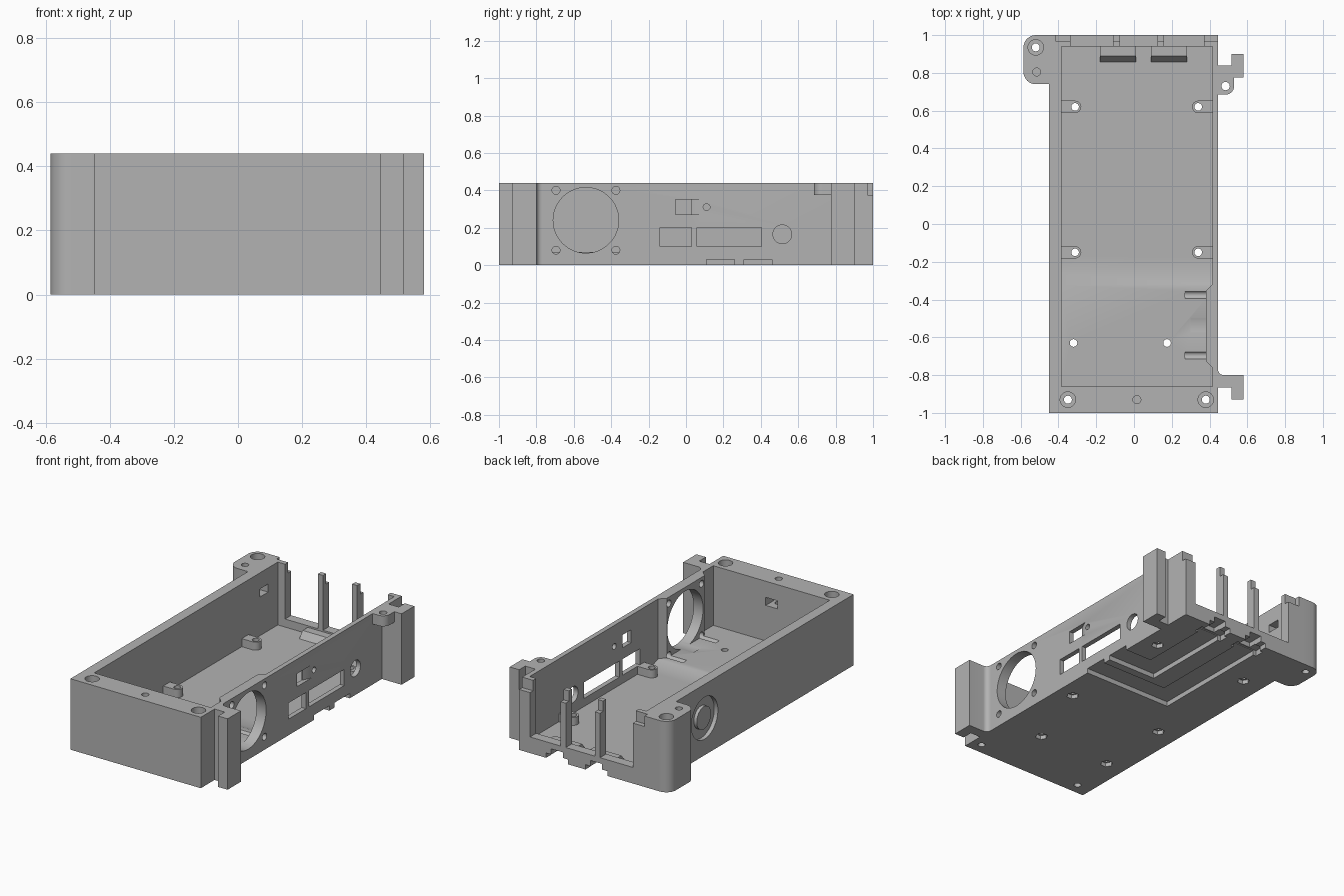
import bpy, bmesh, math

cube = bpy.data.objects.get("Cube")
if cube:
    bpy.data.objects.remove(cube, do_unlink=True)

grey = bpy.data.materials.new("plain_grey")
grey.use_nodes = True
colour = (0.45, 0.45, 0.45, 1)
grey.diffuse_color = colour
for node in grey.node_tree.nodes:
    if node.type == 'BSDF_PRINCIPLED':
        node.inputs["Base Color"].default_value = colour

H = 0.44   # case height
parts = []


def prism(name, pts, lo, hi, axis='z'):
    """Extrude a 2D outline: (x, y) along z, (y, z) along x."""
    bm = bmesh.new()
    rings = []
    for h in (lo, hi):
        rings.append([bm.verts.new((a, b, h) if axis == 'z' else (h, a, b)) for a, b in pts])
    low, high = rings
    bm.faces.new(low[::-1])
    bm.faces.new(high)
    n = len(pts)
    for i in range(n):
        j = (i + 1) % n
        bm.faces.new((low[i], low[j], high[j], high[i]))
    bmesh.ops.recalc_face_normals(bm, faces=bm.faces)
    mesh = bpy.data.meshes.new(name)
    bm.to_mesh(mesh)
    bm.free()
    mesh.materials.append(grey)
    ob = bpy.data.objects.new(name, mesh)
    bpy.context.collection.objects.link(ob)
    return ob


def rect(a0, a1, b0, b1):
    return [(a0, b0), (a1, b0), (a1, b1), (a0, b1)]


def box(name, x0, x1, y0, y1, z0, z1):
    return prism(name, rect(x0, x1, y0, y1), z0, z1)


def ring(a, b, r, n=40):
    return [(a + r * math.cos(math.tau * i / n), b + r * math.sin(math.tau * i / n))
            for i in range(n)]


def arc(a, b, r, start, end, n=8):
    return [(a + r * math.cos(math.radians(start + (end - start) * i / n)),
             b + r * math.sin(math.radians(start + (end - start) * i / n)))
            for i in range(n + 1)]


def combine(target, tool, op):
    mod = target.modifiers.new("join", 'BOOLEAN')
    mod.operation = op
    mod.solver = 'EXACT'
    mod.object = tool
    bpy.context.view_layer.objects.active = target
    bpy.ops.object.modifier_apply(modifier=mod.name)
    bpy.data.objects.remove(tool, do_unlink=True)


def add(tool):
    combine(case, tool, 'UNION')


def cut(tool, target=None):
    combine(target or case, tool, 'DIFFERENCE')


def hole(x, y, r, z0=-0.1, z1=0.6, n=40):
    cut(prism("hole", ring(x, y, r, n), z0, z1))


# Main tray, with a rounded screw ear at the back corner
case = box("case_body", -0.45, 0.445, -1, 1, 0, H)
parts.append(case)
ear = [(-0.42, 1)] + arc(-0.52, 0.935, 0.065, 90, 180) \
    + arc(-0.52, 0.805, 0.065, 180, 270) + [(-0.42, 0.74)]
add(prism("ear", ear, 0, H))

# Cavity with a ramp up to the fan bay, and the open back
cut(prism("cavity", [(-0.86, 0.07), (-0.325, 0.07), (-0.265, 0.05), (0.94, 0.05),
                     (0.94, 0.6), (-0.86, 0.6)], -0.385, 0.415, 'x'))
cut(box("back_opening", -0.335, 0.37, 0.9, 1.1, 0.1, 0.6))
cut(box("lid_notch", -0.415, 0.6, 0.97, 1.1, 0.375, 0.6))

# Thick wall behind the fan
add(prism("fan_pad", [(0.43, -0.32), (0.415, -0.32), (0.38, -0.355),
                      (0.38, -0.725), (0.415, -0.76), (0.43, -0.76)], 0.03, H))

# Board standoffs against both side walls
for y in (0.62, -0.15):
    left = [(-0.4, y - 0.033)] + arc(-0.312, y, 0.033, -90, 90) + [(-0.4, y + 0.033)]
    right = [(0.43, y + 0.033)] + arc(0.34, y, 0.033, 90, 270) + [(0.43, y - 0.033)]
    for outline in (left, right):
        add(prism("standoff", outline, 0.03, 0.1))

# Cable channels under the floor: from the right wall, bending to the back
for x, y in ((-0.085, 0.185), (0.185, 0.385)):
    add(prism("channel_cover", [(0.85, 0.04), (0.95, 0.04), (0.95, 0.09), (0.89, 0.09)],
              x - 0.095, x + 0.095, 'x'))
    w = 0.075
    cut(prism("channel", [(0.6, y - w), (0.6, y + w), (x + w, y + w), (x + w, 1.1),
                          (x - w, 1.1), (x - w, y - w)], -0.1, 0.03))
    cut(box("channel_mouth", x - 0.04, x + 0.04, 0.9, 1.1, -0.1, 0.065))
    cut(box("channel_pocket", x - 0.095, x + 0.095, 0.89, 0.95, -0.1, 0.035))

# Vertical screw holes
for x, y in ((-0.35, -0.93), (0.38, -0.93), (-0.52, 0.935)):
    hole(x, y, 0.021)
    hole(x, y, 0.041, z0=H - 0.05)
for x, y in ((0.015, -0.93), (-0.515, 0.805)):
    hole(x, y, 0.021, z0=0.2)
for x, y in ((-0.312, 0.62), (0.34, 0.62), (-0.312, -0.15), (0.34, -0.15),
             (-0.32, -0.63), (0.175, -0.63)):
    hole(x, y, 0.02)
    hole(x, y, 0.036, z1=0.025, n=6)

# Nut slots reached from inside
cut(box("front_nut_slot", -0.025, 0.055, -0.97, -0.8, 0.29, 0.34))
cut(box("ear_nut_slot", -0.555, -0.3, 0.765, 0.845, 0.29, 0.34))

# Fan opening and its screw holes
cut(prism("fan_opening", ring(-0.535, 0.24, 0.175, 64), 0.3, 0.6, 'x'))
for y in (-0.695, -0.375):
    for z in (0.08, 0.4):
        cut(prism("fan_screw", ring(y, z, 0.021), 0.27, 0.6, 'x'))

# Port openings in the right wall
for y0, y1, z0, z1 in ((-0.14, 0.03, 0.1, 0.2), (0.06, 0.405, 0.1, 0.2),
                       (-0.055, 0.03, 0.27, 0.35)):
    cut(box("port", 0.4, 0.6, y0, y1, z0, z1))
cut(prism("card_ramp", [(0.42, 0.025), (0.47, 0.025), (0.47, 0.145), (0.42, 0.03)],
          0.27, 0.35))
for y, z, r in ((0.515, 0.165, 0.05), (0.11, 0.31, 0.018)):
    cut(prism("round_port", ring(y, z, r), 0.4, 0.6, 'x'))

# Round sunken panel with a plain disc on the left wall
cut(prism("panel_recess", ring(0.46, 0.23, 0.13, 48), -0.6, -0.425, 'x'))
add(prism("panel_disc", ring(0.46, 0.23, 0.07, 48), -0.445, -0.41, 'x'))

# Stepped posts along the open back
for name, x in (("back_post_right", -0.0925), ("back_post_left", 0.1425)):
    parts.append(prism(name, [(0.94, 0.08), (1, 0.08), (1, 0.375), (0.97, 0.375),
                              (0.97, H), (0.94, H)], x - 0.0175, x + 0.0175, 'x'))

# Full-height hooks on the fan side
parts.append(prism("back_hook", [(0.43, 0.775), (0.58, 0.775), (0.58, 0.9),
                                 (0.515, 0.9), (0.515, 0.84), (0.43, 0.84)], 0, H))
fillet = arc(0.475, -0.77, 0.03, 180, 270)
parts.append(prism("front_hook", [(0.43, -0.865), (0.515, -0.865), (0.515, -0.93),
                                  (0.58, -0.93), (0.58, -0.8)] + fillet[::-1]
                   + [(0.43, -0.77)], 0, H))

# Small screw tab next to the back hook
tab = prism("screw_tab", [(0.43, 0.685)] + arc(0.485, 0.73, 0.045, -90, 0)
            + [(0.53, 0.785), (0.43, 0.785)], 0.375, H)
cut(prism("tab_hole", ring(0.485, 0.73, 0.022), 0.3, 0.6), tab)
parts.append(tab)

# Smooth the round walls, keep the edges sharp
bpy.ops.object.select_all(action='DESELECT')
for ob in parts:
    ob.select_set(True)
bpy.context.view_layer.objects.active = case
bpy.ops.object.shade_smooth_by_angle()
